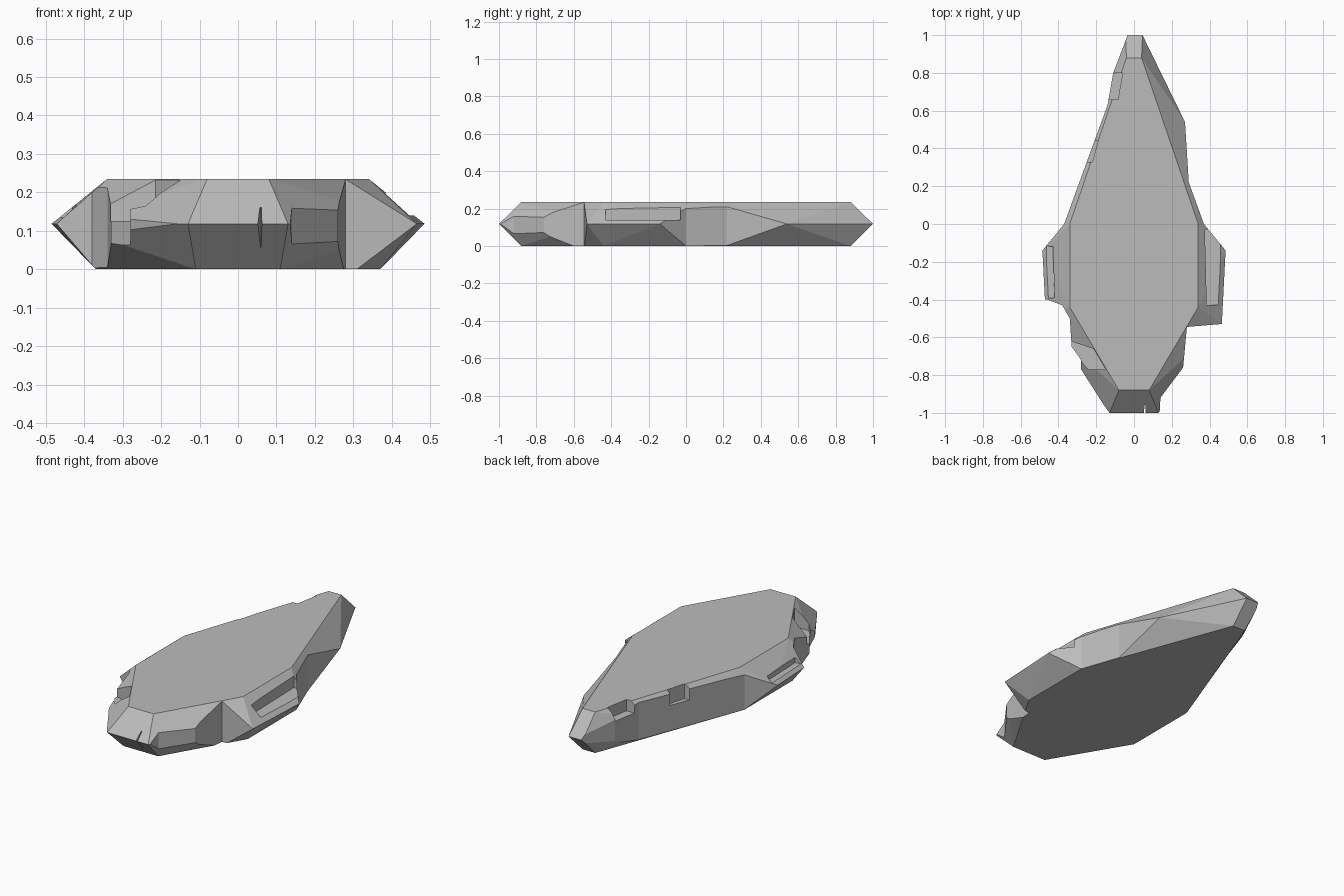
import bpy
import bmesh

TOP, MID = 0.235, 0.118

cube = bpy.data.objects.get("Cube")
if cube:
    bpy.data.objects.remove(cube)

grey = bpy.data.materials.new("stone_grey")
grey.use_nodes = True
colour = (0.5, 0.5, 0.5, 1)
grey.diffuse_color = colour
grey.node_tree.nodes["Principled BSDF"].inputs["Base Color"].default_value = colour


def add_object(name, bm):
    bmesh.ops.recalc_face_normals(bm, faces=bm.faces)
    mesh = bpy.data.meshes.new(name)
    bm.to_mesh(mesh)
    bm.free()
    mesh.materials.append(grey)
    obj = bpy.data.objects.new(name, mesh)
    bpy.context.collection.objects.link(obj)
    return obj


def prism(name, outline, low, high):
    bm = bmesh.new()
    face = bm.faces.new([bm.verts.new((x, y, low)) for x, y in outline])
    up = bmesh.ops.extrude_face_region(bm, geom=[face])["geom"]
    for v in up:
        if isinstance(v, bmesh.types.BMVert):
            v.co.z = high
    return add_object(name, bm)


# Bevelled slab: hull of mirrored bottom, middle and top outlines
half_rings = {
    0: [(.11, -.88), (.37, -.44), (.37, 0), (.28, .23), (.04, .88)],
    MID: [(.13, -1), (.465, -.53), (.485, -.14), (.27, .54), (.045, 1)],
    TOP: [(.08, -.88), (.34, -.44), (.34, 0), (.04, .88)],
}
bm = bmesh.new()
for z, ring in half_rings.items():
    for x, y in ring:
        for side in (-1, 1):
            bm.verts.new((side * x, y, z))
bmesh.ops.convex_hull(bm, input=bm.verts)
bmesh.ops.dissolve_limit(bm, angle_limit=.01, verts=bm.verts, edges=bm.edges)
slab = add_object("stone_slab", bm)

# Broken edges: full-height chips, then shallow ledges and nicks
chips = [
    ("right_front", [(.7, -.51), (.28, -.545), (.26, -.76), (.14, -.92), (.13, -1.1), (.7, -1.1)], -.1, .4),
    ("left_front", [(-.7, -.37), (-.46, -.4), (-.38, -.43), (-.34, -.5), (-.33, -.65),
                    (-.28, -.72), (-.28, -.77), (-.12, -1.02), (-.7, -1.1)], -.1, .4),
    ("left_back", [(-.6, -.28), (-.485, -.14), (-.37, 0), (-.14, .63), (-.11, .8),
                   (-.03, 1.01), (-.6, 1.1)], -.1, .4),
    ("right_back", [(.6, -.28), (.485, -.14), (.37, 0), (.29, .22), (.27, .54), (.6, .5)], -.1, .4),
    ("right_ledge", [(.6, -.03), (.375, -.03), (.385, -.43), (.6, -.43)], .14, .4),
    ("left_ledge", [(-.6, -.1), (-.43, -.12), (-.42, -.39), (-.6, -.41)], .135, .4),
    ("front_pit", [(-.24, -.77), (-.15, -.77), (-.215, -.66), (-.4, -.6)], .125, .4),
    ("back_nick", [(-.2, .66), (-.085, .66), (-.06, .8), (-.2, .8)], .17, .4),
    ("side_nick", [(-.3, .32), (-.22, .33), (-.19, .44), (-.3, .45)], .15, .4),
    ("front_slit", [(.04, -1.1), (.065, -1.1), (.06, -.93)], -.1, .16),
]
for name, outline, low, high in chips:
    cutter = prism(name + "_cutter", outline, low, high)
    cutter.hide_render = True
    cut = slab.modifiers.new(name, "BOOLEAN")
    cut.operation = "DIFFERENCE"
    cut.solver = "EXACT"
    cut.object = cutter

# Bake the cuts and remove the cutters
graph = bpy.context.evaluated_depsgraph_get()
carved = bpy.data.meshes.new_from_object(slab.evaluated_get(graph))
cutters = [m.object for m in slab.modifiers]
slab.modifiers.clear()
slab.data = carved
for cutter in cutters:
    bpy.data.objects.remove(cutter)
